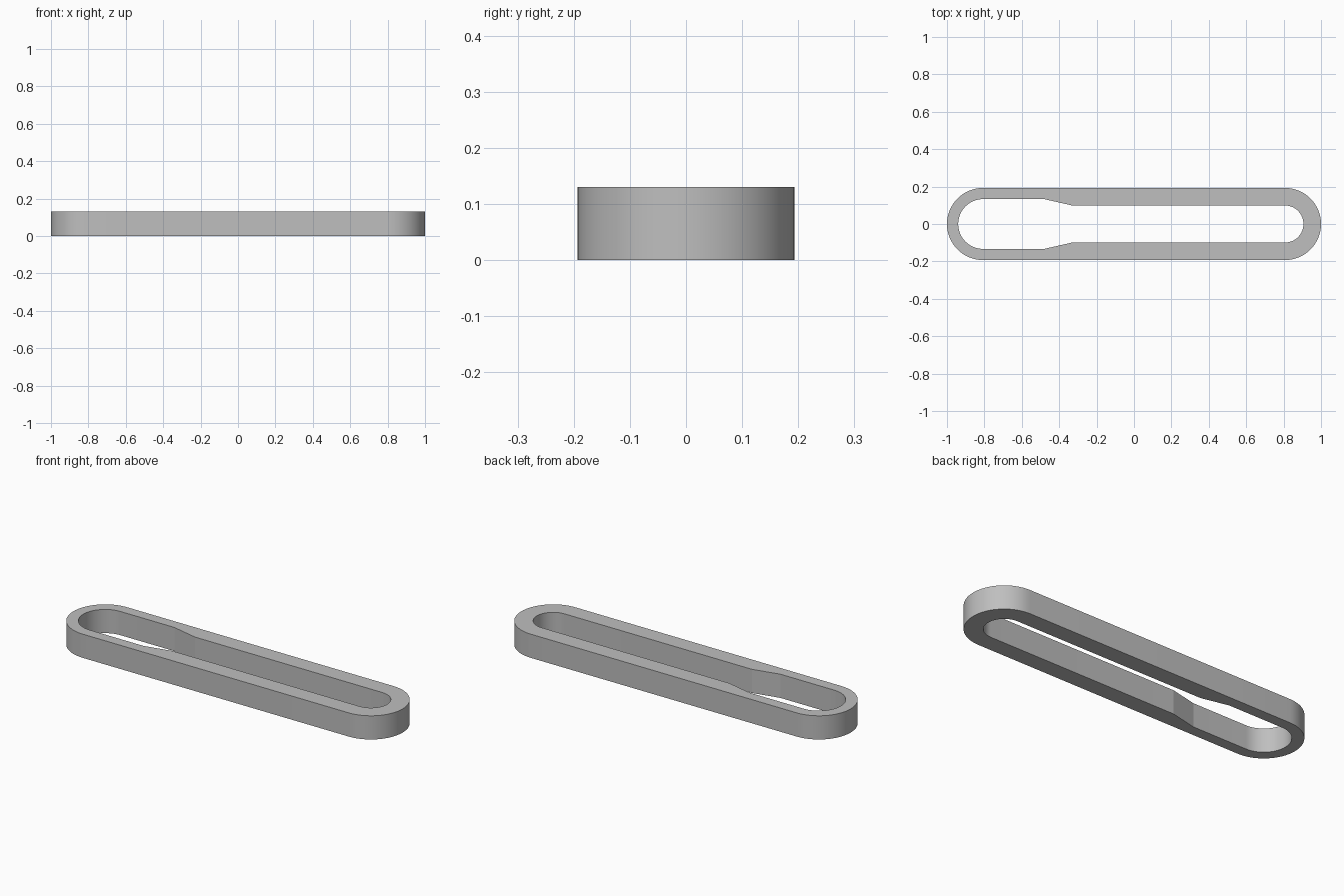
import bpy, bmesh
from math import cos, sin, pi

cube = bpy.data.objects.get("Cube")
if cube:
    bpy.data.objects.remove(cube, do_unlink=True)

HEIGHT = 0.13
CENTER = 0.807      # centre of the rounded ends
STEPS = 32          # segments per half circle
KINKS = (-0.33, -0.48)


def arc(cx, radius, start):
    return [(cx + radius * cos(start + pi * i / STEPS),
             radius * sin(start + pi * i / STEPS)) for i in range(STEPS + 1)]


def outline(right_radius, left_radius):
    """Closed slot outline whose width changes between the two kinks."""
    upper = list(zip(KINKS, (right_radius, left_radius)))
    lower = [(x, -y) for x, y in reversed(upper)]
    return (arc(CENTER, right_radius, -pi / 2) + upper
            + arc(-CENTER, left_radius, pi / 2) + lower)


# Ring cross-section: outer slot and tapered inner slot, bottom and top
bm = bmesh.new()


def loop(points, z):
    return [bm.verts.new((x, y, z)) for x, y in points]


outer = outline(0.193, 0.193)
inner = outline(0.099, 0.133)
rings = [loop(outer, 0), loop(outer, HEIGHT), loop(inner, HEIGHT), loop(inner, 0)]
count = len(outer)
for k in range(4):
    a, b = rings[k], rings[(k + 1) % 4]
    for i in range(count):
        j = (i + 1) % count
        bm.faces.new((a[i], a[j], b[j], b[i]))
bmesh.ops.recalc_face_normals(bm, faces=bm.faces)

mesh = bpy.data.meshes.new("slotted_link")
bm.to_mesh(mesh)
bm.free()
link = bpy.data.objects.new("slotted_link", mesh)
bpy.context.collection.objects.link(link)

# Plain grey material
grey = bpy.data.materials.new("light_grey")
grey.use_nodes = True
color = (0.52, 0.52, 0.52, 1)
grey.diffuse_color = color
grey.node_tree.nodes["Principled BSDF"].inputs["Base Color"].default_value = color
mesh.materials.append(grey)

# Smooth round ends, sharp rims and kinks
bpy.ops.object.select_all(action='DESELECT')
link.select_set(True)
bpy.context.view_layer.objects.active = link
bpy.ops.object.shade_smooth_by_angle(angle=pi / 18)
